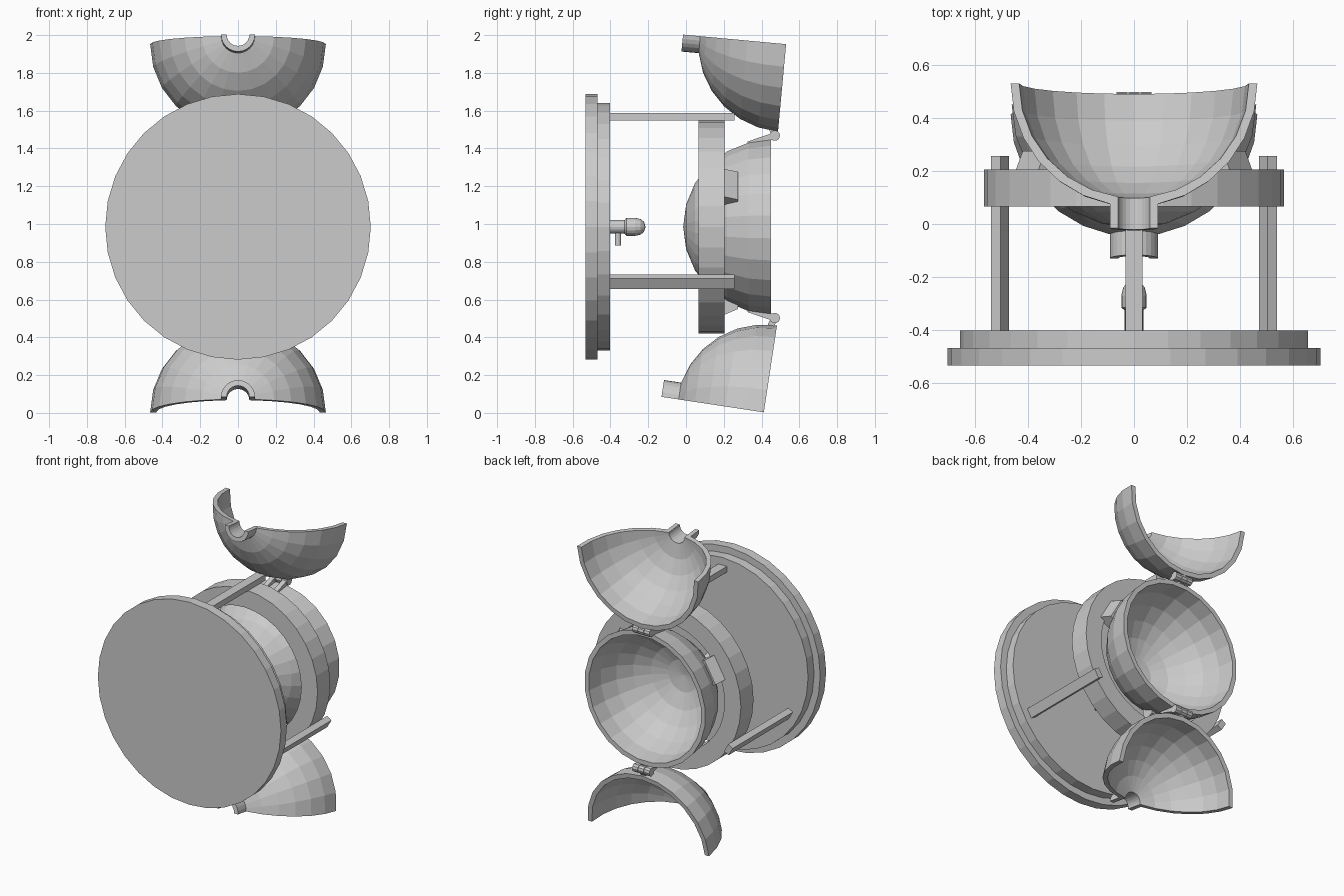
import bpy, bmesh
from math import sin, cos, asin, radians, degrees, pi
from mathutils import Matrix, Vector

if "Cube" in bpy.data.objects:
    bpy.data.objects.remove(bpy.data.objects["Cube"])

ZC = 0.985          # height of the main axis, which runs along y
R, RI = 0.465, 0.433  # outer and inner radius of the shells


def finish(name, bm, matrix=Matrix()):
    bmesh.ops.remove_doubles(bm, verts=bm.verts, dist=1e-5)
    bmesh.ops.recalc_face_normals(bm, faces=bm.faces)
    me = bpy.data.meshes.new(name)
    bm.to_mesh(me)
    bm.free()
    ob = bpy.data.objects.new(name, me)
    ob.matrix_world = matrix
    bpy.context.collection.objects.link(ob)
    return ob


def revolve(name, profile, seg, a0=0.0, a1=360.0, matrix=Matrix.Translation((0, 0, ZC))):
    """Sweep a closed (radius, y) profile round the y axis; partial sweeps are capped."""
    bm = bmesh.new()
    rows = []
    for i in range(seg + 1):
        a = radians(a0 + (a1 - a0) * i / seg)
        rows.append([bm.verts.new((r * cos(a), y, r * sin(a))) for r, y in profile])
    n = len(profile)
    for i in range(seg):
        for j in range(n):
            k = (j + 1) % n
            if profile[j][0] + profile[k][0] > 1e-6:
                bm.faces.new((rows[i][j], rows[i][k], rows[i + 1][k], rows[i + 1][j]))
    if a1 - a0 < 359:
        bm.faces.new(rows[0])
        bm.faces.new(rows[-1])
    return finish(name, bm, matrix)


def disc(name, r, y0, y1, seg=32, **kw):
    return revolve(name, [(0, y0), (r, y0), (r, y1), (0, y1)], seg, **kw)


def box(name, size, matrix):
    bm = bmesh.new()
    bmesh.ops.create_cube(bm, size=1)
    bmesh.ops.scale(bm, vec=size, verts=bm.verts)
    return finish(name, bm, matrix)


def arc(r, start, end, steps=6):
    """Points of a dome profile, angle measured from the -y pole."""
    return [(r * sin(radians(t)), -r * cos(radians(t)))
            for t in (start + (end - start) * i / steps for i in range(steps + 1))]


def around(angle):
    return Matrix.Translation((0, 0, ZC)) @ Matrix.Rotation(radians(-angle), 4, 'Y')


# Stepped wall base
disc("base_plate", 0.703, -0.533, -0.468)
disc("base_step", 0.656, -0.468, -0.402)

# Central spigot with a rounded head and a small peg below it
head = [(0, -0.402), (0.036, -0.402), (0.036, -0.325), (0.048, -0.315), (0.048, -0.27),
        (0.041, -0.24), (0.026, -0.222), (0, -0.214)]
revolve("spigot", head, 16)
disc("spigot_peg", 0.016, -0.04, 0.04, 12,
     matrix=Matrix.Translation((0, -0.36, 0.925)) @ Matrix.Rotation(pi / 2, 4, 'X'))

# Support ring
revolve("support_ring", [(0.44, 0.066), (0.565, 0.066), (0.565, 0.205), (0.44, 0.205)], 32)

# Three posts and three wedge lugs spaced evenly round the axis
for i, a in enumerate((90, 210, 330)):
    box(f"post_{i + 1}", (0.04, 0.66, 0.065), around(a) @ Matrix.Translation((0.583, -0.073, 0)))
    bm = bmesh.new()
    wedge = [(0.36, 0.19), (0.465, 0.19), (0.465, 0.205), (0.435, 0.275), (0.40, 0.275)]
    f = bm.faces.new([bm.verts.new((x, y, -0.085)) for x, y in wedge])
    new = bmesh.ops.extrude_face_region(bm, geom=[f])["geom"]
    bmesh.ops.translate(bm, vec=(0, 0, 0.17),
                        verts=[v for v in new if isinstance(v, bmesh.types.BMVert)])
    finish(f"lug_{i + 1}", bm, around(a + 60))

# Fixed bowl, open to the back
revolve("bowl", arc(R, 0, 90) + arc(RI, 90, 0), 24, 7.5, 367.5,
        matrix=Matrix.Translation((0, 0.45, ZC)))

# Two hinged quarter-dome doors with half-tube necks
door = ([(0.06, -0.548), (0.09, -0.548)] + arc(R, degrees(asin(0.09 / R)), 90)
        + arc(RI, 90, degrees(asin(0.06 / RI))))
for name, start, tilt, y, z in (("upper_door", 180, -5.3, 0.53, 1.952),
                                ("lower_door", 0, -8.6, 0.412, 0.003)):
    revolve(name, door, 12, start, start + 180,
            Matrix.Translation((0, y, z)) @ Matrix.Rotation(radians(tilt), 4, 'X'))

# Hinges: three knuckles, two arms to the bowl, one arm to the door
for side, s, door_y in (("upper", 1, 0.475), ("lower", -1, 0.468)):
    hinge = Vector((0, 0.47, ZC + s * 0.483))
    for i, x in enumerate((-0.045, 0, 0.045)):
        disc(f"{side}_knuckle_{i + 1}", 0.028, -0.021, 0.021, 10,
             matrix=Matrix.Translation(hinge + Vector((x, 0, 0))) @ Matrix.Rotation(pi / 2, 4, 'Z'))
        end = Vector((0, 0.33, ZC + s * 0.435)) if x else Vector((0, door_y - 0.02, ZC + s * 0.525))
        d = end - hinge
        mat = d.to_track_quat('Y', 'X').to_matrix().to_4x4()
        mat.translation = (hinge + end) / 2 + Vector((x, 0, 0))
        box(f"{side}_hinge_arm_{i + 1}", (0.034, d.length, 0.034), mat)
